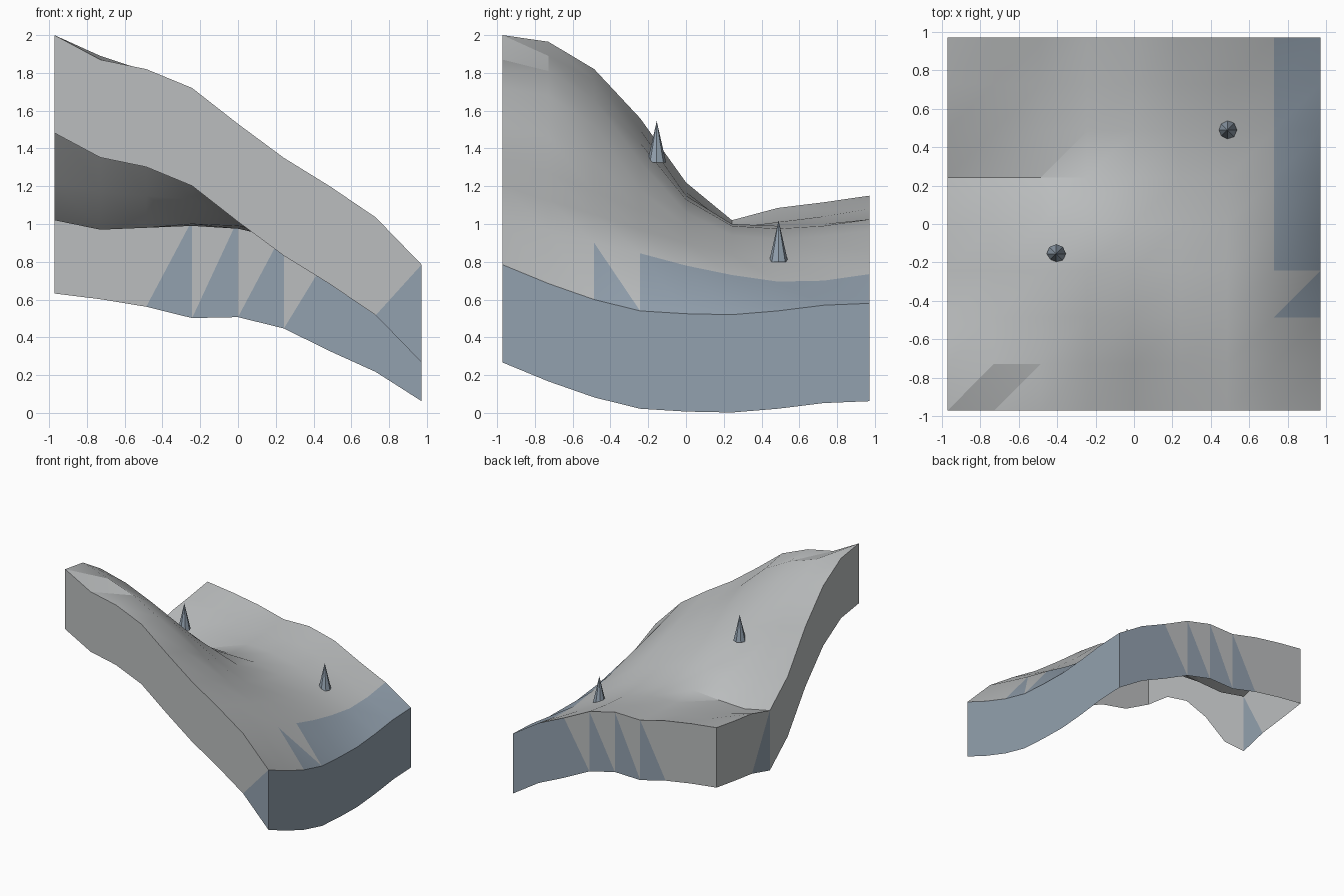
import bpy, bmesh, math
from mathutils import Vector

cube = bpy.data.objects.get("Cube")
if cube:
    bpy.data.objects.remove(cube, do_unlink=True)


def make_material(name, colour):
    mat = bpy.data.materials.new(name)
    mat.use_nodes = True
    mat.diffuse_color = (*colour, 1)
    mat.node_tree.nodes["Principled BSDF"].inputs["Base Color"].default_value = (*colour, 1)
    return mat


stone_grey = make_material("stone_grey", (0.50, 0.515, 0.52))
slate_blue = make_material("slate_blue", (0.29, 0.355, 0.425))

# Ground heights in hundredths: one list per column from right to left side,
# each running from the front edge to the back edge
HEIGHTS = [
    [200, 196.5, 182, 156, 122, 102, 108.5, 111.5, 115],
    [187, 189, 176, 150, 117, 97, 102, 107, 112],
    [182, 181, 166, 143, 115, 98, 101, 104, 108],
    [172, 168, 152, 133, 113, 100, 99, 100, 102],
    [153, 146, 133, 118, 106, 99, 97.5, 99, 102.5],
    [135, 127, 117, 107, 99, 94, 92, 93.5, 96.5],
    [120, 112.5, 105, 97, 90, 84, 81, 82, 84.5],
    [103.5, 96.5, 90, 84.5, 78, 73, 69.5, 70, 73.5],
    [78.5, 68.5, 60, 54, 52.5, 52, 54, 57, 58],
]
HALF = 0.972
LAST = len(HEIGHTS) - 1
STEP = 2 * HALF / LAST
SKIRT = 0.518
BLUE_BELOW = 0.73


def build_ground():
    bm = bmesh.new()
    top = [[bm.verts.new((i * STEP - HALF, j * STEP - HALF, h / 100))
            for j, h in enumerate(column)] for i, column in enumerate(HEIGHTS)]

    def triangle(verts, outward):
        face = bm.faces.new(verts)
        face.normal_update()
        if face.normal.dot(Vector(outward)) < 0:
            face.normal_flip()
        face.smooth = True
        # Low triangles are blue, the rest grey
        face.material_index = int(face.calc_center_median().z < BLUE_BELOW)

    # Hilly surface
    for i in range(LAST):
        for j in range(LAST):
            a, b = top[i][j], top[i + 1][j]
            c, d = top[i + 1][j + 1], top[i][j + 1]
            triangle((a, b, c), (0, 0, 1))
            triangle((a, c, d), (0, 0, 1))

    # Side walls of constant depth, open underneath
    walls = [
        ([column[0] for column in top], (0, -1, 0), True),
        ([column[-1] for column in top], (0, 1, 0), True),
        (top[0], (-1, 0, 0), False),
        (top[-1], (1, 0, 0), True),
    ]
    for rim, outward, rising in walls:
        base = [bm.verts.new(v.co - Vector((0, 0, SKIRT))) for v in rim]
        for k in range(LAST):
            a, b, c, d = rim[k], rim[k + 1], base[k + 1], base[k]
            if rising:
                triangle((a, b, d), outward)
                triangle((b, c, d), outward)
            else:
                triangle((a, b, c), outward)
                triangle((a, c, d), outward)
    bmesh.ops.remove_doubles(bm, verts=bm.verts, dist=0.0001)
    bm.normal_update()

    # Sharp creases at the walls and where the left-hand slopes turn to the front
    for edge in bm.edges:
        if len(edge.link_faces) == 2:
            f, g = edge.link_faces
            turn = f.normal.y * g.normal.y < 0 and edge.verts[0].co.x < -0.2
            edge.smooth = edge.calc_face_angle() < math.radians(30) and not turn

    mesh = bpy.data.meshes.new("ground_tile")
    bm.to_mesh(mesh)
    bm.free()
    mesh.materials.append(stone_grey)
    mesh.materials.append(slate_blue)
    bpy.context.collection.objects.link(bpy.data.objects.new("ground_tile", mesh))


def build_spike(name, x, y, foot, tip):
    bpy.ops.mesh.primitive_cone_add(vertices=8, radius1=0.05, radius2=0, depth=tip - foot,
                                    location=(x, y, (foot + tip) / 2))
    spike = bpy.context.object
    spike.name = name
    spike.data.materials.append(slate_blue)


build_ground()
build_spike("back_spike", 0.486, 0.49, 0.80, 1.02)
build_spike("front_spike", -0.405, -0.155, 1.325, 1.545)
